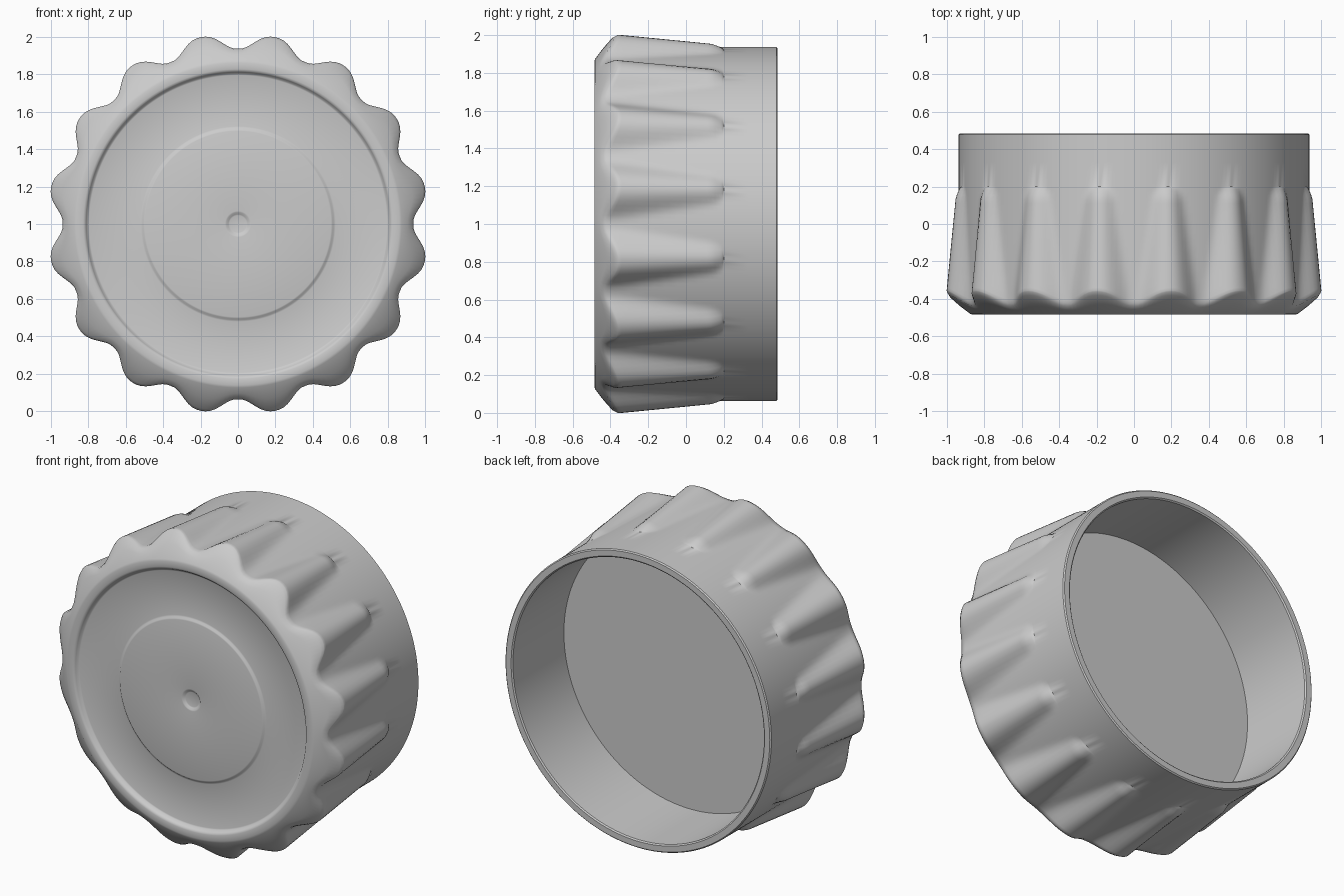
import bpy, bmesh, math

if "Cube" in bpy.data.objects:
    bpy.data.objects.remove(bpy.data.objects["Cube"])

RIDGES, PER = 16, 16          # grip ridges and segments per ridge
SEG = RIDGES * PER
BODY_R, TIP_Y = 0.937, 0.2    # plain wall radius, end of the ridges
PITCH = 2 * math.pi / RIDGES


def wall_radius(a, y):
    """Outer wall radius: tapered round-ended ridges on a cylinder."""
    if y >= TIP_Y:
        return BODY_R
    t = (y + 0.37) / (TIP_Y + 0.37)
    cap = math.sqrt(min(1, (TIP_Y - y) / 0.06))
    height = (0.083 - 0.055 * max(t, 0)) * cap
    half = PITCH * (0.47 - 0.25 * max(t, 0)) * (0.5 + 0.5 * cap)
    d = abs((a % PITCH) - PITCH / 2) / half
    if d >= 1:
        return BODY_R
    return BODY_R + height * (0.5 + 0.5 * math.cos(math.pi * d ** 1.15))


def chamfer_edge(a):
    """Depth at which the front chamfer meets the ridged wall."""
    y = -0.4
    for _ in range(12):
        y = -0.485 + (wall_radius(a, y) - 0.87) * 0.115 / 0.15
    return y


# Front face: dimple, raised centre disc, recessed ring, rounded rim
FRONT = [(0.045, -0.458), (0.052, -0.46), (0.062, -0.469), (0.07, -0.47),
         (0.497, -0.47), (0.505, -0.468), (0.513, -0.460), (0.522, -0.458),
         (0.795, -0.458), (0.803, -0.461), (0.812, -0.475), (0.818, -0.482),
         (0.828, -0.485), (0.862, -0.485), (0.875, -0.481)]
# Back rim, hollow inside and inner floor
BACK = [(BODY_R, 0.33), (BODY_R, 0.478), (0.93, 0.485), (0.893, 0.485),
        (0.885, 0.478), (0.885, -0.035)]
ROWS = [0, 0.012, 0.04, 0.1, 0.2, 0.3, 0.4, 0.5, 0.6, 0.7, 0.78, 0.84, 0.88,
        0.92, 0.95, 0.975, 0.99, 1]


def section(a):
    edge = chamfer_edge(a)
    pts = list(FRONT)
    for s in (0.5, 0.9):
        y = -0.481 + (edge + 0.481) * s
        pts.append((0.875 + (wall_radius(a, edge) - 0.875) * s, y))
    for i, s in enumerate(ROWS):
        y = edge + 0.008 + (TIP_Y - edge - 0.008) * s
        pts.append((wall_radius(a, y) - (0.003 if i == 0 else 0), y))
    return pts + BACK


bm = bmesh.new()
columns = []
for i in range(SEG):
    a = 2 * math.pi * i / SEG
    columns.append([bm.verts.new((r * math.sin(a), y, 1 + r * math.cos(a)))
                    for r, y in section(a)])
for i in range(SEG):
    p, q = columns[i], columns[(i + 1) % SEG]
    for j in range(len(p) - 1):
        bm.faces.new((p[j], p[j + 1], q[j + 1], q[j]))
# Close the dimple and the inner floor
for k in (0, -1):
    bm.faces.new([c[k] for c in columns])
bmesh.ops.recalc_face_normals(bm, faces=bm.faces)

mesh = bpy.data.meshes.new("ridged_cap")
bm.to_mesh(mesh)
bm.free()
cap = bpy.data.objects.new("ridged_cap", mesh)
bpy.context.collection.objects.link(cap)

grey = bpy.data.materials.new("plain_grey")
grey.diffuse_color = (0.6, 0.6, 0.6, 1)
grey.use_nodes = True
grey.node_tree.nodes["Principled BSDF"].inputs["Base Color"].default_value = grey.diffuse_color
mesh.materials.append(grey)

bpy.context.view_layer.objects.active = cap
cap.select_set(True)
bpy.ops.object.shade_smooth_by_angle(angle=math.radians(40))
